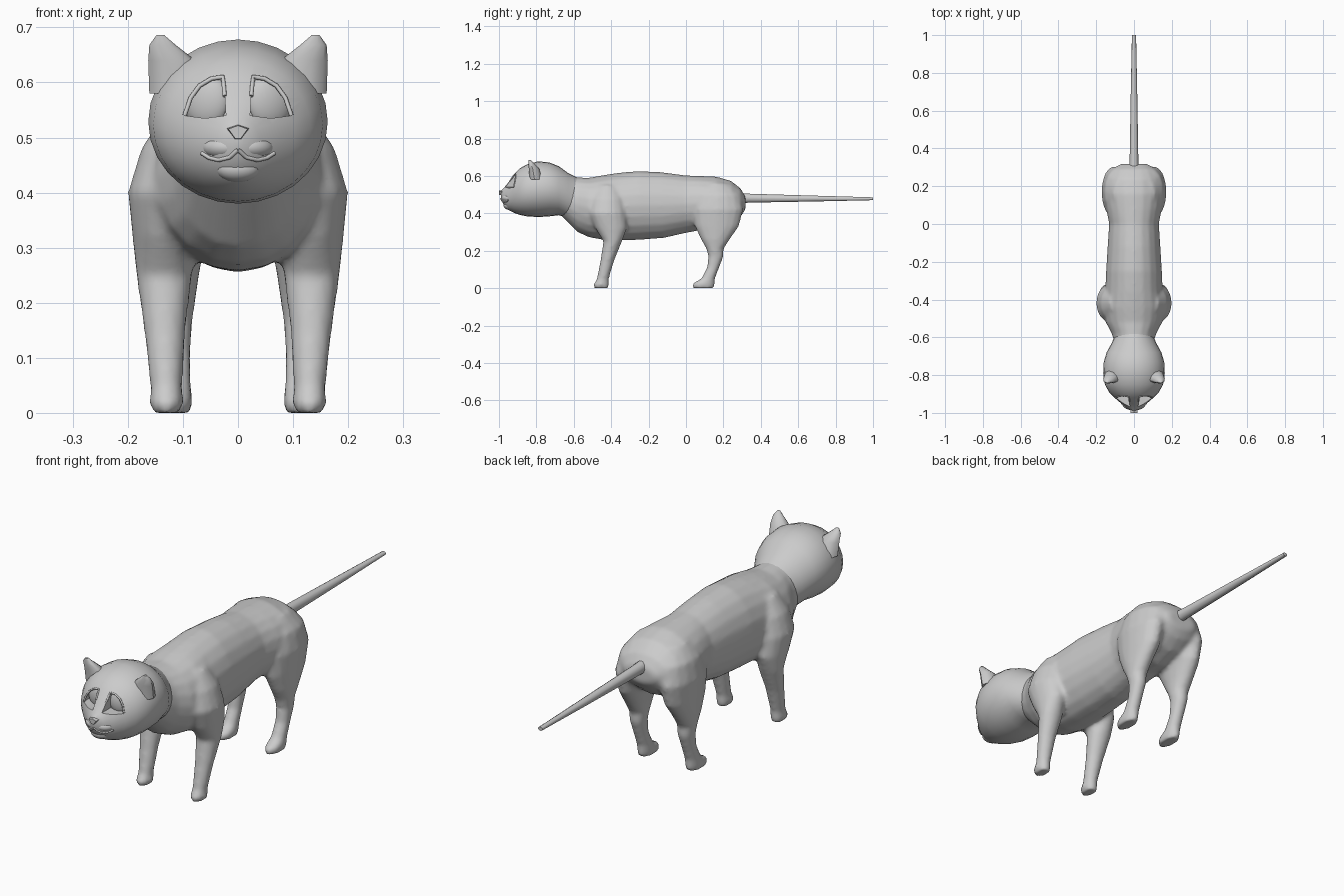
import bpy, bmesh, math
from mathutils import Vector
from mathutils.bvhtree import BVHTree

if "Cube" in bpy.data.objects:
    bpy.data.objects.remove(bpy.data.objects["Cube"])


def make_object(name, bm):
    bmesh.ops.recalc_face_normals(bm, faces=bm.faces[:])
    me = bpy.data.meshes.new(name)
    bm.to_mesh(me)
    bm.free()
    ob = bpy.data.objects.new(name, me)
    bpy.context.collection.objects.link(ob)
    return ob


def activate(ob):
    bpy.ops.object.select_all(action='DESELECT')
    ob.select_set(True)
    bpy.context.view_layer.objects.active = ob


def smooth(ob, angle=45):
    activate(ob)
    bpy.ops.object.shade_smooth_by_angle(angle=math.radians(angle))


def loft(name, rings, axis='Z', n=16, front=1.0, side=1):
    """Skin ellipses (x, y, z, a, b) stacked along an axis; front flattens the -y half."""
    bm = bmesh.new()
    loops = []
    for x, y, z, a, b in rings:
        loop = []
        for i in range(n):
            t = 2 * math.pi * i / n
            u, v = a * math.cos(t), b * math.sin(t)
            if axis == 'Z':
                p = (side * (x + u), y + (v if v > 0 else v * front), z)
            else:
                p = (side * (x + u), y, z + v)
            loop.append(bm.verts.new(p))
        loops.append(loop)
    for p, q in zip(loops, loops[1:]):
        for i in range(n):
            j = (i + 1) % n
            bm.faces.new((p[i], p[j], q[j], q[i]))
    bm.faces.new(loops[0])
    bm.faces.new(loops[-1])
    return make_object(name, bm)


def spine(profile):
    """Turn (y, top, bottom, half width) into rings."""
    return [(0, y, (t + b) / 2, w, (t - b) / 2) for y, t, b, w in profile]


def prism(name, pts, y_front, y_back, slope=0, scale=1.0, side=1):
    """Extrude an x-z outline in y; the back plane can slope with x."""
    bm = bmesh.new()
    cx = sum(p[0] for p in pts) / len(pts)
    cz = sum(p[1] for p in pts) / len(pts)
    f = [bm.verts.new((side * (cx + (x - cx) * scale), y_front, cz + (z - cz) * scale)) for x, z in pts]
    k = [bm.verts.new((side * x, y_back + slope * x, z)) for x, z in pts]
    bm.faces.new(f)
    bm.faces.new(k)
    for i in range(len(pts)):
        j = (i + 1) % len(pts)
        bm.faces.new((f[i], f[j], k[j], k[i]))
    return make_object(name, bm)


def ellipsoid(name, loc, radii, rot_z=0):
    bpy.ops.mesh.primitive_uv_sphere_add(segments=24, ring_count=12, location=loc, rotation=(0, 0, rot_z))
    ob = bpy.context.object
    ob.name = name
    ob.scale = radii
    smooth(ob)
    return ob


# Torso
torso = loft("body", spine([
    (-.70, .60, .42, .08), (-.64, .595, .36, .10), (-.58, .592, .30, .118),
    (-.52, .59, .272, .15), (-.44, .605, .258, .165), (-.36, .617, .255, .152),
    (-.25, .627, .258, .148), (-.12, .619, .268, .14), (0, .603, .295, .132),
    (.08, .6, .31, .147), (.16, .597, .31, .158), (.24, .574, .34, .15),
    (.29, .535, .38, .12), (.318, .49, .42, .07)]), 'Y', 20)

# Legs
FRONT = [(.13, -.452, 0, .028, .038), (.13, -.454, .02, .031, .042), (.13, -.446, .045, .029, .032),
         (.133, -.42, .15, .038, .037), (.134, -.392, .25, .051, .05), (.135, -.40, .32, .057, .085),
         (.13, -.42, .40, .07, .10), (.11, -.42, .48, .066, .09), (.08, -.42, .55, .05, .06)]
HIND = [(.115, .093, 0, .031, .058), (.115, .094, .025, .033, .06), (.115, .118, .05, .03, .037),
        (.115, .145, .11, .029, .033), (.115, .16, .17, .033, .041), (.115, .155, .21, .039, .046),
        (.115, .157, .26, .046, .077), (.11, .165, .33, .056, .118), (.105, .17, .42, .067, .137),
        (.09, .17, .50, .066, .12), (.07, .16, .56, .04, .07)]
legs = [loft(nm, rings, side=s) for nm, rings in (("front_leg", FRONT), ("hind_leg", HIND)) for s in (1, -1)]

# Fuse torso and legs into one skin
activate(torso)
for leg in legs:
    leg.select_set(True)
bpy.ops.object.join()
rm = torso.modifiers.new("fuse", 'REMESH')
rm.mode = 'VOXEL'
rm.voxel_size = .01
sm = torso.modifiers.new("relax", 'SMOOTH')
sm.factor = .5
sm.iterations = 5
for m in ("fuse", "relax"):
    bpy.ops.object.modifier_apply(modifier=m)
bpy.ops.object.shade_smooth()

# Tail
smooth(loft("tail", [(0, .27, .482, .026, .03), (0, .34, .481, .023, .025),
                     (0, .7, .479, .017, .016), (0, 1, .478, .011, .008)], 'Y', 10))

# Head
head = loft("head", spine([
    (-.99, .52, .478, .012), (-.975, .535, .445, .04), (-.95, .565, .418, .068),
    (-.92, .608, .403, .103), (-.89, .64, .392, .132), (-.85, .662, .384, .154),
    (-.79, .678, .38, .163), (-.73, .672, .384, .16), (-.68, .652, .39, .145),
    (-.63, .615, .375, .118), (-.58, .59, .36, .095)]), 'Y', 28)
bm = bmesh.new()
bm.from_mesh(head.data)
surface = BVHTree.FromBMesh(bm)
bm.free()


def face_line(name, pts, r):
    """Thin raised line draped on the front of the head."""
    cu = bpy.data.curves.new(name, 'CURVE')
    cu.dimensions = '3D'
    cu.bevel_depth = r
    cu.bevel_resolution = 1
    cu.use_fill_caps = True
    sp = cu.splines.new('POLY')
    path = []
    for (x0, z0), (x1, z1) in zip(pts, pts[1:]):
        path += [(x0 + (x1 - x0) * k / 3, z0 + (z1 - z0) * k / 3) for k in range(3)]
    path.append(pts[-1])
    hits = [surface.ray_cast(Vector((x, -2, z)), Vector((0, 1, 0)))[0] for x, z in path]
    hits = [h for h in hits if h]
    sp.points.add(len(hits) - 1)
    for p, h in zip(sp.points, hits):
        p.co = (*h, 1)
    bpy.context.collection.objects.link(bpy.data.objects.new(name, cu))


# Eye sockets, eyes, lids, lips and ears on both sides
EYE = [(.022, .54), (.024, .575), (.027, .61), (.048, .607), (.07, .594), (.086, .572), (.097, .54), (.06, .535)]
LIP = [(.0, .478), (.015, .464), (.035, .459), (.052, .463), (.066, .472)]
for s in (1, -1):
    cutter = prism("socket_cutter", EYE, -1.1, -.913, .35, side=s)
    cutter.hide_render = True
    activate(head)
    bo = head.modifiers.new("socket", 'BOOLEAN')
    bo.operation = 'DIFFERENCE'
    bo.solver = 'EXACT'
    bo.object = cutter
    bpy.ops.object.modifier_apply(modifier="socket")
    bpy.data.objects.remove(cutter)
    ellipsoid("eye", (s * .058, -.888, .568), (.044, .022, .05), s * .34)
    face_line("eyelid", [(s * x, z) for x, z in EYE[1:7]], .004)
    face_line("lip", [(s * x, z) for x, z in LIP], .004)
    ellipsoid("muzzle", (s * .027, -.952, .482), (.04, .03, .022), s * .5)
    ear = loft("ear", [(.115, -.81, .58, .046, .045), (.12, -.82, .64, .043, .036),
                       (.137, -.832, .668, .024, .02), (.141, -.838, .686, .007, .008)],
               n=10, front=.6, side=s)
    smooth(ear, 50)
smooth(head, 40)

# Nose and chin
smooth(prism("nose", [(-.025, .518), (0, .527), (.025, .518), (.007, .493), (-.007, .493)],
             -1.0, -.955, scale=.7), 30)
ellipsoid("chin", (0, -.948, .443), (.04, .028, .024))
